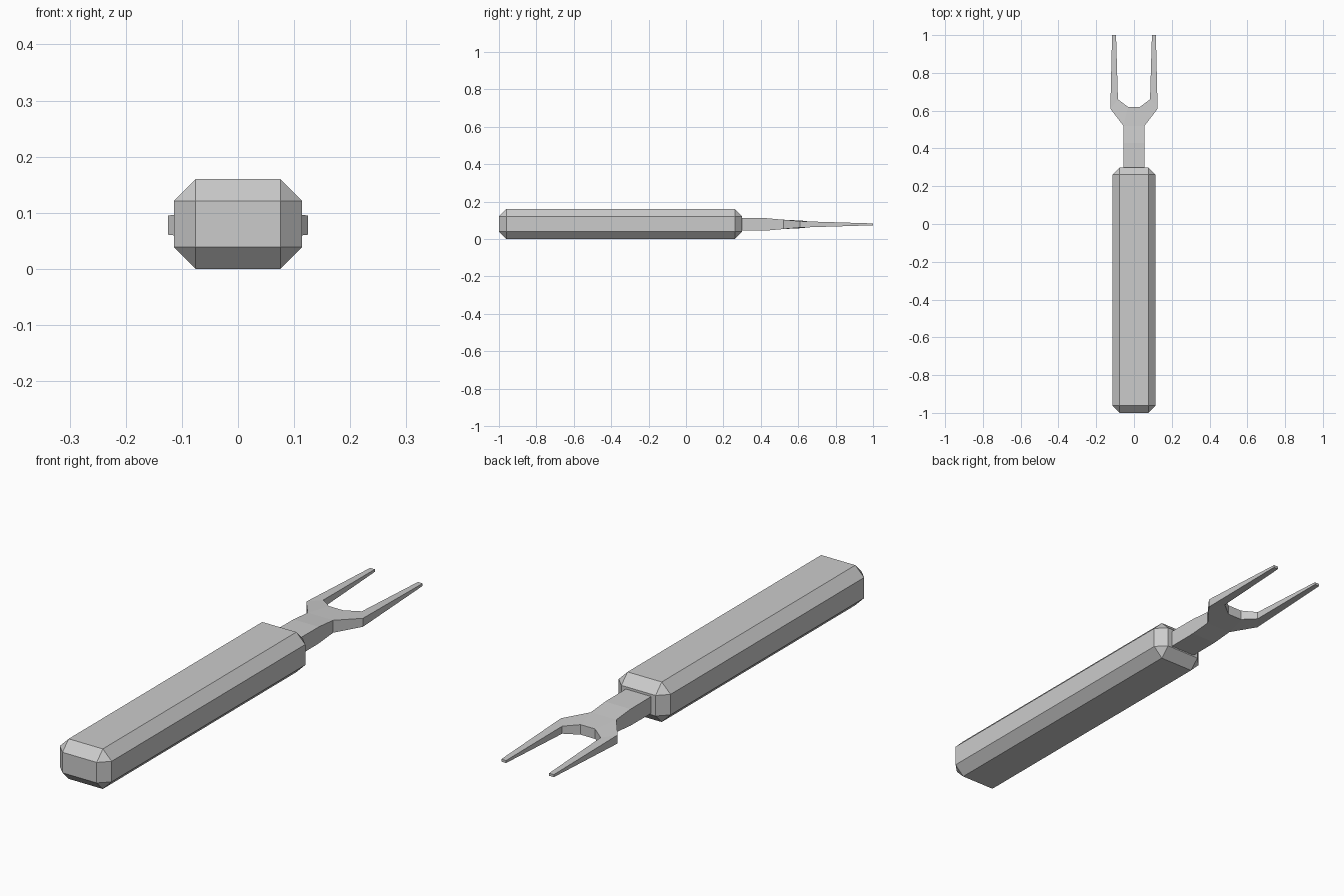
import bpy, bmesh

if "Cube" in bpy.data.objects:
    bpy.data.objects.remove(bpy.data.objects["Cube"])

MID_Z = 0.078

# Handle: long box with single-segment chamfers
bm = bmesh.new()
bmesh.ops.create_cube(bm, size=1)
for v in bm.verts:
    v.co = (v.co.x * 0.229, v.co.y * 1.3 - 0.35, v.co.z * 0.16 + 0.08)
bmesh.ops.bevel(bm, geom=bm.edges[:], offset=0.039, segments=1,
                affect='EDGES', profile=0.5)
mesh = bpy.data.meshes.new("handle")
bm.to_mesh(mesh)
bm.free()
handle = bpy.data.objects.new("handle", mesh)
bpy.context.collection.objects.link(handle)

# Fork: half outline as cross-sections (inner x, y), (outer x, y), each with half thickness
sections = [
    ((0, 0.24, 0.034), (0.056, 0.24, 0.034)),
    ((0, 0.43, 0.033), (0.056, 0.43, 0.033)),
    ((0, 0.52, 0.025), (0.056, 0.52, 0.025)),
    ((0, 0.62, 0.020), (0.056, 0.52, 0.025)),
    ((0.032, 0.62, 0.020), (0.056, 0.52, 0.025)),
    ((0.085, 0.66, 0.015), (0.125, 0.61, 0.017)),
    ((0.095, 1.0, 0.005), (0.116, 1.0, 0.005)),
]
bm = bmesh.new()


def corner(p, side):
    x, y, t = p
    return bm.verts.new((x, y, MID_Z + side * t))


rings = [[corner(i, 1), corner(o, 1), corner(o, -1), corner(i, -1)]
         for i, o in sections]
for a, b in zip(rings, rings[1:]):
    for k in range(4):
        n = (k + 1) % 4
        on_axis = k == 3 and a[0].co.x == 0 and b[0].co.x == 0
        collapsed = k == 1 and a[1].co == b[1].co
        if not on_axis and not collapsed:
            bm.faces.new((a[k], a[n], b[n], b[k]))
bm.faces.new(rings[-1])
bm.faces.new(rings[0][::-1])
bmesh.ops.remove_doubles(bm, verts=bm.verts[:], dist=0.0001)
bmesh.ops.recalc_face_normals(bm, faces=bm.faces[:])
mesh = bpy.data.meshes.new("two_pronged_fork")
bm.to_mesh(mesh)
bm.free()
fork = bpy.data.objects.new("two_pronged_fork", mesh)
bpy.context.collection.objects.link(fork)

# Mirror the half fork across the centre line
mirror = fork.modifiers.new("mirror", 'MIRROR')
mirror.use_axis[0] = True
mirror.use_clip = True
